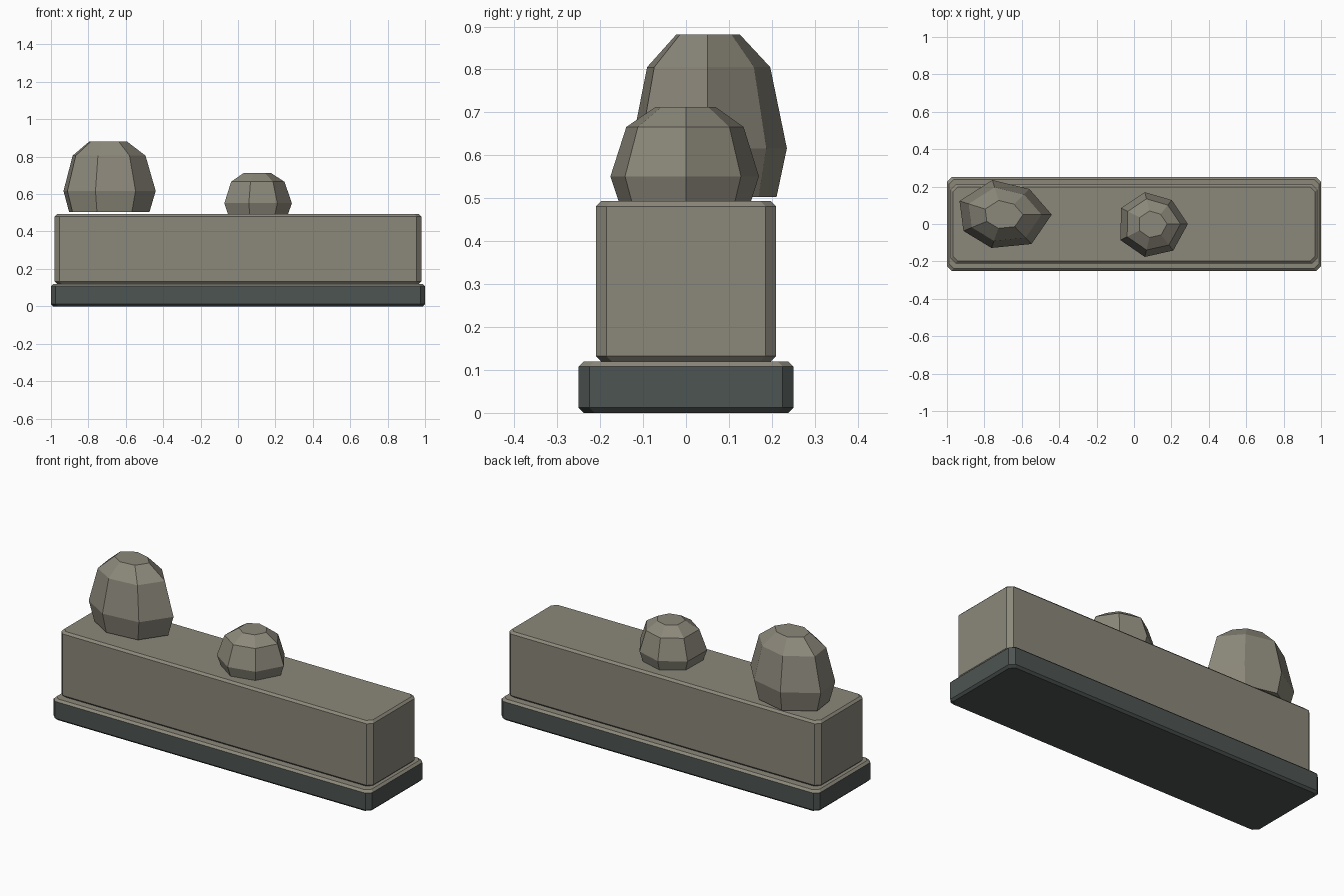
import bpy, bmesh

if "Cube" in bpy.data.objects:
    bpy.data.objects.remove(bpy.data.objects["Cube"])


def material(name, rgb):
    m = bpy.data.materials.new(name)
    m.diffuse_color = (*rgb, 1)
    m.use_nodes = True
    m.node_tree.nodes["Principled BSDF"].inputs["Base Color"].default_value = m.diffuse_color
    return m


stone = material("stone", (0.26, 0.245, 0.195))
plinth_dark = material("dark_slate", (0.075, 0.09, 0.085))


def loft(name, rings, mats):
    """Skin a stack of equal-sized rings and cap both ends."""
    bm = bmesh.new()
    loops = [[bm.verts.new(p) for p in ring] for ring in rings]
    n = len(loops[0])
    for low, high in zip(loops, loops[1:]):
        for i in range(n):
            j = (i + 1) % n
            bm.faces.new((low[i], low[j], high[j], high[i]))
    bm.faces.new(loops[0][::-1])
    bm.faces.new(loops[-1])
    bmesh.ops.recalc_face_normals(bm, faces=bm.faces)
    mesh = bpy.data.meshes.new(name)
    bm.to_mesh(mesh)
    bm.free()
    for m in mats:
        mesh.materials.append(m)
    ob = bpy.data.objects.new(name, mesh)
    bpy.context.collection.objects.link(ob)
    return ob


def corner_cut(hx, hy, c, z):
    """Rectangle with cut corners, as an eight-point ring."""
    return [(hx, -hy + c, z), (hx, hy - c, z), (hx - c, hy, z), (-hx + c, hy, z),
            (-hx, hy - c, z), (-hx, -hy + c, z), (-hx + c, -hy, z), (hx - c, -hy, z)]


def slab(name, hx, hy, z0, z1, mats, c=0.025, b=0.012):
    return loft(name, [corner_cut(hx - b, hy - b, c, z0), corner_cut(hx, hy, c, z0 + b),
                       corner_cut(hx, hy, c, z1 - b), corner_cut(hx - b, hy - b, c, z1)], mats)


def rock(name, centre, outline, z0, height):
    """Seven-sided boulder: the outline scaled at four levels."""
    cx, cy = centre
    levels = [(0, 0.87), (0.3, 1), (0.8, 0.79), (1, 0.41)]
    return loft(name, [[(cx + x * s, cy + y * s, z0 + t * height) for x, y in outline]
                       for t, s in levels], [stone])


# Plinth: dark sides and underside, stone-coloured upper faces
plinth = slab("plinth", 1.0, 0.25, 0, 0.12, [plinth_dark, stone])
for f in plinth.data.polygons:
    if f.normal.z > 0.3:
        f.material_index = 1

# Main wall block
slab("wall_block", 0.98, 0.21, 0.12, 0.493, [stone])

# Boulders on top
rock("large_boulder", (-0.7, 0.05),
     [(0.26, 0.0), (0.141, 0.137), (-0.057, 0.185), (-0.233, 0.073),
      (-0.212, -0.087), (-0.062, -0.178), (0.152, -0.157)], 0.503, 0.378)
rock("small_boulder", (0.1, 0.0),
     [(0.188, 0.0), (0.102, 0.128), (-0.042, 0.17), (-0.169, 0.085),
      (-0.173, -0.086), (-0.042, -0.176), (0.11, -0.142)], 0.482, 0.23)
